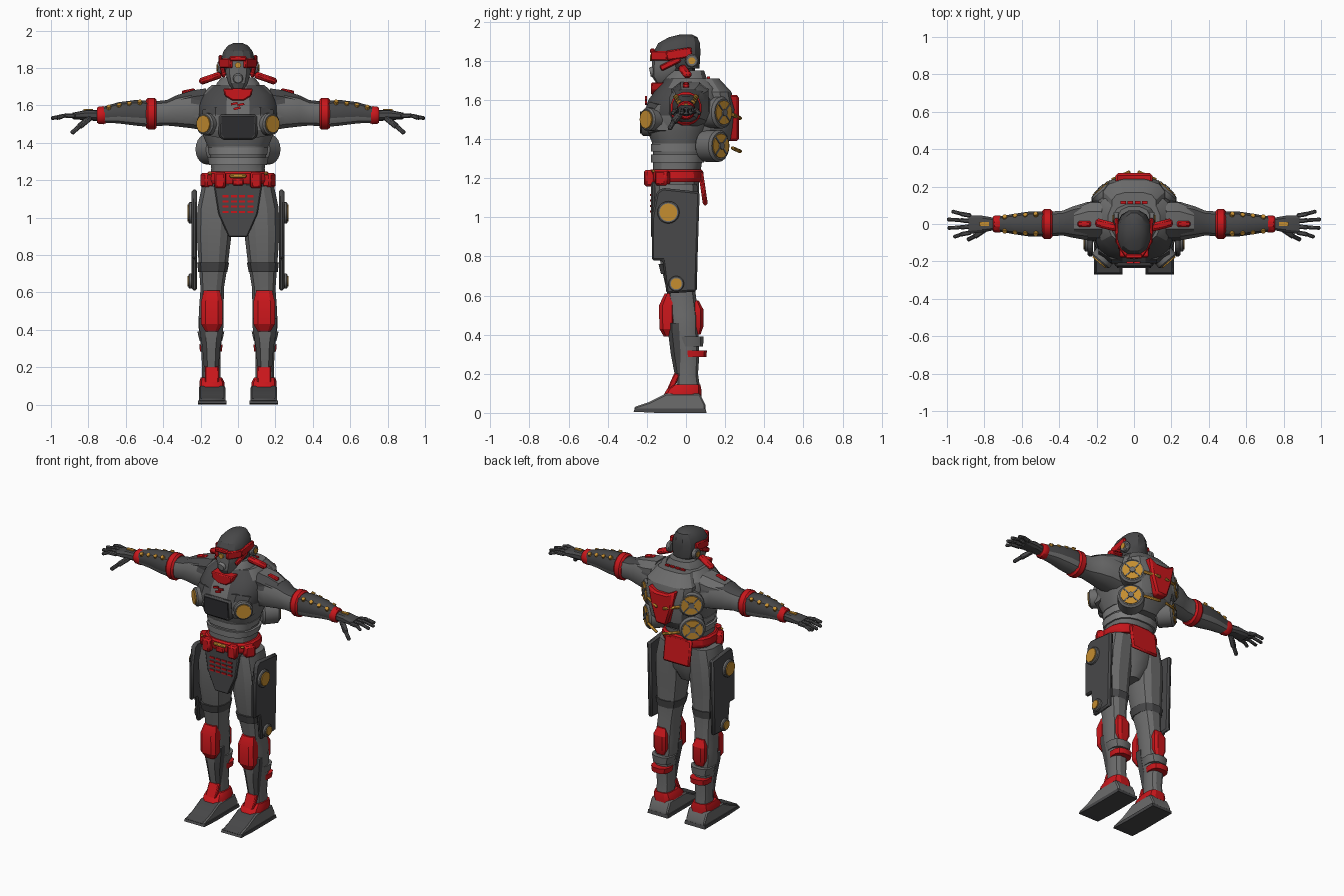
import bpy, bmesh, math
from mathutils import Vector, Matrix

COLORS = {"mid_grey": (0.15, 0.15, 0.15), "dark_grey": (0.065, 0.065, 0.067),
          "light_grey": (0.21, 0.21, 0.21), "red": (0.58, 0.008, 0.011),
          "gold": (0.56, 0.27, 0.03), "black": (0.025, 0.025, 0.028)}
MATS = {}
for key, c in COLORS.items():
    MATS[key] = bpy.data.materials.new(key)
    MATS[key].diffuse_color = (*c, 1)


def finish(name, bm, mat, mirror=False, bevel=0, rule=None, mat2="dark_grey"):
    """Turn a bmesh into an object; rule(centre, normal) picks the second colour."""
    bmesh.ops.recalc_face_normals(bm, faces=bm.faces)
    if rule:
        for f in bm.faces:
            f.material_index = int(rule(f.calc_center_median(), f.normal))
    me = bpy.data.meshes.new(name)
    bm.to_mesh(me)
    bm.free()
    me.materials.append(MATS[mat])
    if rule:
        me.materials.append(MATS[mat2])
    me.shade_smooth()
    me.set_sharp_from_angle(angle=math.radians(28))
    ob = bpy.data.objects.new(name, me)
    bpy.context.collection.objects.link(ob)
    if mirror:
        ob.modifiers.new("mirror", "MIRROR")
    if bevel:
        m = ob.modifiers.new("bevel", "BEVEL")
        m.width, m.segments, m.limit_method = bevel, 1, "ANGLE"
    return ob


def loft(name, axis, secs, mat, n=12, p=2.6, **kw):
    """Skin rings (t, u, v, ru, rv) along axis z (u=x, v=y) or x (u=y, v=z)."""
    bm = bmesh.new()
    rings = []
    for t, u, v, ru, rv in secs:
        ring = []
        for i in range(n):
            a = 2 * math.pi * (i + 0.5) / n
            c, s = math.cos(a), math.sin(a)
            a1 = u + ru * math.copysign(abs(c) ** (2 / p), c)
            a2 = v + rv * math.copysign(abs(s) ** (2 / p), s)
            ring.append(bm.verts.new((a1, a2, t) if axis == "z" else (t, a1, a2)))
        rings.append(ring)
    for r, q in zip(rings, rings[1:]):
        for i in range(n):
            bm.faces.new((r[i], r[(i + 1) % n], q[(i + 1) % n], q[i]))
    bm.faces.new(rings[0])
    bm.faces.new(rings[-1])
    return finish(name, bm, mat, **kw)


def beam(name, a, b, w, h, mat, mirror=True, bevel=0.006):
    """Box from a to b, w wide and h high."""
    a, b = Vector(a), Vector(b)
    rot = (b - a).to_track_quat("X", "Z").to_matrix().to_4x4()
    bm = bmesh.new()
    bmesh.ops.create_cube(bm, size=1, matrix=Matrix.Translation((a + b) / 2) @ rot
                          @ Matrix.Diagonal(((b - a).length, w, h, 1)))
    return finish(name, bm, mat, mirror, bevel)


def disc(name, c, normal, r, depth, mat, mirror=True, bevel=0, r2=None, n=20):
    """Cylinder centred on c with its axis along normal."""
    bm = bmesh.new()
    rot = Vector(normal).to_track_quat("Z", "Y").to_matrix().to_4x4()
    bmesh.ops.create_cone(bm, cap_ends=True, segments=n, radius1=r, radius2=r2 or r, depth=depth,
                          matrix=Matrix.Translation(c) @ rot)
    return finish(name, bm, mat, mirror, bevel)


def prism(name, pts, axis, lo, hi, mat, **kw):
    """Polygon extruded along x (pts are y,z) or y (pts are x,z)."""
    bm = bmesh.new()
    put = (lambda p, d: (d, p[0], p[1])) if axis == "x" else (lambda p, d: (p[0], d, p[1]))
    A = [bm.verts.new(put(p, lo)) for p in pts]
    B = [bm.verts.new(put(p, hi)) for p in pts]
    bm.faces.new(A)
    bm.faces.new(B)
    for i in range(len(pts)):
        j = (i + 1) % len(pts)
        bm.faces.new((A[i], A[j], B[j], B[i]))
    return finish(name, bm, mat, **kw)


# Head: helmet, face mask, red brow band and ear pods
loft("helmet", "z", [(1.76, 0, 0, .075, .07), (1.8, 0, -.02, .09, .095), (1.85, 0, -.045, .092, .122),
     (1.89, 0, -.035, .08, .11), (1.92, 0, -.015, .055, .075), (1.933, 0, 0, .025, .035)], "dark_grey", p=2.3)
loft("face_mask", "z", [(1.69, 0, -.1, .035, .055), (1.72, 0, -.1, .055, .075), (1.78, 0, -.09, .07, .085),
     (1.84, 0, -.09, .06, .085)], "mid_grey", n=10)
beam("brow_side", (.094, .03, 1.845), (.088, -.1, 1.825), .02, .05, "red")
beam("brow_front", (.088, -.09, 1.825), (.035, -.175, 1.825), .025, .05, "red")
beam("brow_center", (-.045, -.172, 1.85), (.045, -.172, 1.85), .025, .025, "red", False)
beam("cheek_guard", (.088, -.03, 1.81), (.075, -.13, 1.76), .02, .03, "red")
disc("ear_pod", (.095, .03, 1.8), (1, 0, 0), .035, .03, "mid_grey", bevel=.006, n=12)
disc("ear_cap", (.111, .03, 1.8), (1, 0, 0), .018, .008, "gold", n=12)
disc("nose_lamp", (0, -.178, 1.815), (0, -1, 0), .016, .012, "gold", False, n=12)
disc("mouth_filter", (0, -.165, 1.745), (0, -1, -.2), .028, .04, "light_grey", False, .006, n=10)
loft("neck", "z", [(1.64, 0, -.02, .085, .085), (1.78, 0, -.02, .06, .065)], "black")
loft("collar", "z", [(1.68, 0, 0, .13, .12), (1.72, 0, 0, .115, .105), (1.75, 0, .01, .09, .085)], "mid_grey")

# Torso
loft("torso", "z", [(1.38, 0, -.04, .165, .135), (1.44, 0, -.04, .19, .16), (1.52, 0, -.025, .215, .195),
     (1.6, 0, 0, .22, .195), (1.66, 0, .015, .2, .165), (1.71, 0, .015, .14, .12)], "mid_grey", n=16,
     rule=lambda c, n: c.z > 1.53 and n.y < -.3 and abs(c.x) > .05)
loft("abdomen", "z", [(1.2, 0, -.05, .155, .125), (1.26, 0, -.045, .145, .125), (1.32, 0, -.04, .15, .13),
     (1.4, 0, -.04, .165, .138)], "mid_grey", n=16)
for i, z in enumerate((1.28, 1.335)):
    loft(f"abdomen_band_{i}", "z", [(z, 0, -.043, .157, .137), (z + .04, 0, -.04, .165, .142)], "light_grey", n=16)
loft("chest_plate", "x", [(.05, -.17, 1.5, .045, .085), (.12, -.165, 1.51, .05, .085), (.19, -.12, 1.51, .05, .07)],
     "mid_grey", n=8, mirror=True, rule=lambda c, n: n.z > .4)
disc("chest_pod", (.16, -.175, 1.5), (.65, -.76, 0), .06, .07, "mid_grey", bevel=.008, n=16)
disc("chest_lamp", (.185, -.204, 1.5), (.65, -.76, 0), .046, .008, "gold")
prism("screen_frame", [(-.1, 1.55), (.1, 1.55), (.105, 1.44), (.085, 1.415), (-.085, 1.415), (-.105, 1.44)],
      "y", -.228, -.16, "dark_grey", bevel=.01)
prism("screen", [(-.085, 1.54), (.085, 1.54), (.09, 1.445), (.075, 1.428), (-.075, 1.428), (-.09, 1.445)],
      "y", -.234, -.227, "black")
prism("throat_plate", [(-.08, 1.69), (.08, 1.69), (.07, 1.65), (.03, 1.625), (-.03, 1.625), (-.07, 1.65)],
      "y", -.178, -.1, "red", bevel=.006)
for i, (x, z) in enumerate(((-.02, 1.605), (.015, 1.6), (-.005, 1.58))):
    beam(f"chest_mark_{i}", (x - .018, -.205, z), (x + .018, -.205, z + .008), .01, .012, "red", False, 0)
beam("shoulder_bar", (.09, -.02, 1.765), (.205, .01, 1.725), .045, .035, "red", bevel=.012)
beam("shoulder_tab", (.23, 0, 1.682), (.3, 0, 1.668), .03, .02, "red")

# Backpack with twin drums per side
loft("backpack", "z", [(1.32, 0, .09, .1, .06), (1.4, 0, .13, .14, .1), (1.55, 0, .14, .17, .115),
     (1.64, 0, .13, .17, .105), (1.71, 0, .1, .12, .07)], "mid_grey", n=12, p=3)
prism("back_plate", [(-.1, 1.63), (-.04, 1.6), (.04, 1.6), (.1, 1.63), (.075, 1.5), (.04, 1.39), (-.04, 1.39),
      (-.075, 1.5)], "y", .2, .272, "red", bevel=.012)
for i, (y, z) in enumerate(((.165, 1.535), (.15, 1.365))):
    N = Vector((.65, .76, 0))
    c = Vector((.15, y, z))
    disc(f"drum_{i}", c - N * .02, N, .082, .11, "mid_grey", bevel=.012)
    disc(f"drum_face_{i}", c + N * .036, N, .062, .008, "gold")
    disc(f"drum_hub_{i}", c + N * .042, N, .018, .012, "mid_grey", n=12)
    for k in range(4):
        a = math.pi / 4 + k * math.pi / 2
        d = Vector((.76, -.65, 0)) * math.cos(a) + Vector((0, 0, math.sin(a)))
        o = c + N * .04
        beam(f"drum_spoke_{i}_{k}", o, o + d * .062, .008, .008, "mid_grey", bevel=0)
    beam(f"drum_pipe_{i}", (.02, .28, z - .03), (.12, .235, z - .01), .018, .018, "gold")
for r in range(3):
    for x in (.02, .058):
        y, z = .115 + r * .022, 1.712 - r * .02
        beam(f"back_mark_{r}_{x}", (x - .015, y, z), (x + .015, y, z), .014, .014, "red", bevel=0)

# Arms
loft("upper_arm", "x", [(.16, .02, 1.56, .11, .1), (.25, .015, 1.575, .105, .1), (.33, .01, 1.57, .085, .085),
     (.38, .005, 1.56, .068, .07), (.45, 0, 1.555, .068, .068)], "mid_grey", mirror=True,
     rule=lambda c, n: n.z > .45)
loft("shoulder_cap", "x", [(.17, .02, 1.62, .1, .075), (.24, .02, 1.61, .1, .075), (.32, .01, 1.6, .075, .06)],
     "mid_grey", n=8, mirror=True, rule=lambda c, n: n.y < -.3)
loft("elbow_ring", "x", [(.435, 0, 1.555, .07, .075), (.447, 0, 1.555, .082, .087), (.48, 0, 1.555, .082, .087),
     (.492, 0, 1.555, .07, .075)], "red", n=16, p=2, mirror=True)
loft("forearm", "x", [(.48, 0, 1.555, .07, .072), (.55, 0, 1.56, .07, .07), (.64, 0, 1.56, .056, .058),
     (.73, 0, 1.548, .04, .042)], "mid_grey", mirror=True, rule=lambda c, n: n.z > -.2)
loft("wrist_ring", "x", [(.705, 0, 1.547, .042, .044), (.72, 0, 1.547, .048, .05), (.745, 0, 1.547, .046, .048),
     (.755, 0, 1.547, .04, .04)], "red", p=2, mirror=True)
for i in range(4):
    for s in (-1, 1):
        x = .525 + i * .055
        disc(f"arm_stud_{i}_{s}", (x, s * (.05 - i * .005), 1.614 - i * .009), (.12, s * .6, .8), .016, .024,
             "gold", n=10, r2=.012)
loft("hand", "x", [(.74, 0, 1.545, .033, .03), (.81, 0, 1.548, .046, .028), (.885, -.003, 1.543, .052, .017)],
     "dark_grey", n=10, mirror=True)
beam("hand_stud", (.775, 0, 1.577), (.825, 0, 1.577), .02, .008, "gold", bevel=0)
for i, (y, tip) in enumerate(((-.045, .965), (-.014, .997), (.016, 1.0), (.044, .975))):
    beam(f"finger_base_{i}", (.87, y, 1.543), (.93, y * 1.25, 1.546), .024, .024, "dark_grey")
    beam(f"finger_tip_{i}", (.925, y * 1.25, 1.546), (tip, y * 1.55, 1.53), .02, .02, "dark_grey")
beam("thumb_base", (.79, -.025, 1.535), (.85, -.065, 1.485), .03, .028, "dark_grey")
beam("thumb_tip", (.845, -.062, 1.49), (.89, -.085, 1.45), .022, .022, "dark_grey")

# Belt, pelvis and hanging cloths
loft("belt", "z", [(1.18, 0, -.05, .165, .135), (1.2, 0, -.05, .175, .142), (1.235, 0, -.05, .172, .14),
     (1.245, 0, -.05, .16, .13)], "red", n=16)
beam("front_pouch", (.065, -.19, 1.2), (.125, -.185, 1.2), .05, .085, "red", bevel=.01)
beam("side_pouch", (.15, -.15, 1.2), (.185, -.09, 1.2), .05, .075, "red", bevel=.01)
beam("buckle", (-.045, -.195, 1.222), (.045, -.195, 1.222), .02, .02, "gold", False)
beam("buckle_plate", (-.03, -.19, 1.19), (.03, -.19, 1.19), .02, .035, "red", False)
beam("belt_clip", (.14, -.175, 1.235), (.16, -.16, 1.235), .015, .015, "gold")
loft("pelvis", "z", [(.92, 0, -.05, .05, .07), (1, 0, -.05, .11, .11), (1.1, 0, -.05, .155, .12),
     (1.2, 0, -.05, .155, .12)], "mid_grey")
prism("front_cloth", [(-.13, 1.18), (.13, 1.18), (.105, 1.02), (.05, .895), (-.05, .895), (-.105, 1.02)],
      "y", -.178, -.13, "dark_grey", bevel=.006)
for r in range(4):
    for x in (.022, .066):
        beam(f"cloth_dash_{r}_{x}", (x - .016, -.18, 1.03 + r * .028), (x + .016, -.18, 1.03 + r * .028),
             .008, .011, "red", bevel=0)
beam("back_cloth", (0, .075, 1.23), (0, .1, 1.06), .2, .025, "red", False, .01)

# Legs
loft("leg", "z", [(.1, .143, .012, .05, .065), (.2, .143, .008, .05, .055), (.3, .145, .01, .054, .06),
     (.42, .145, -.005, .068, .07), (.5, .143, -.01, .068, .075), (.62, .138, -.025, .064, .075),
     (.75, .132, -.04, .08, .09), (.9, .128, -.05, .095, .105), (1.05, .12, -.05, .1, .115),
     (1.17, .1, -.05, .095, .11)], "mid_grey", mirror=True)
loft("shin_guard", "z", [(.2, .143, -.03, .042, .03), (.3, .143, -.04, .05, .04), (.42, .143, -.05, .07, .045),
     (.46, .143, -.05, .07, .045)], "mid_grey", n=8, mirror=True, rule=lambda c, n: abs(n.x) > .5)
loft("thigh_band", "z", [(.71, .135, -.04, .08, .09), (.76, .133, -.043, .088, .1)], "dark_grey", mirror=True)
prism("hip_plate", [(-.15, 1.13), (-.12, 1.15), (.07, 1.13), (.06, .82), (.055, .62), (-.1, .61), (-.12, .78),
      (-.175, .78), (-.175, 1.0)], "x", .218, .248, "dark_grey", mirror=True, bevel=.01)
for nm, y, z, r in (("hip", -.09, 1.025, .045), ("thigh", -.05, .66, .028)):
    disc(f"{nm}_lamp_rim", (.25, y, z), (1, 0, 0), r + .012, .03, "mid_grey", bevel=.005)
    disc(f"{nm}_lamp", (.267, y, z), (1, 0, 0), r, .008, "gold")
loft("knee_guard", "z", [(.39, .14, -.085, .035, .03), (.43, .14, -.095, .06, .043), (.55, .14, -.095, .06, .045),
     (.61, .14, -.08, .045, .03)], "red", n=8, p=3.2, mirror=True)
loft("calf_guard", "z", [(.4, .145, .055, .03, .02), (.44, .145, .055, .048, .035), (.53, .145, .055, .048, .035),
     (.575, .145, .045, .03, .02)], "red", n=8, p=3.2, mirror=True)
loft("calf_strap", "z", [(.285, .145, .045, .06, .06), (.32, .145, .045, .064, .064)], "red", mirror=True)
loft("lower_cuff", "z", [(.34, .145, .025, .062, .064), (.39, .145, .02, .074, .072)], "mid_grey", mirror=True)

# Feet
loft("ankle_band", "z", [(.085, .138, -.02, .07, .1), (.12, .14, -.01, .068, .09), (.145, .143, .005, .058, .07)],
     "red", p=3.5, mirror=True)
beam("ankle_tab", (.14, -.085, .11), (.14, -.045, .2), .075, .03, "red")
prism("foot", [(-.265, .015), (-.265, .03), (-.19, .055), (-.1, .1), (.07, .1), (.1, .04), (.1, .015)],
      "x", .068, .208, "mid_grey", mirror=True, bevel=.012, rule=lambda c, n: c.y < -.11 and abs(n.x) < .5)
prism("sole", [(-.27, .006), (-.26, .022), (.1, .022), (.105, 0), (-.15, 0)], "x", .062, .213, "dark_grey",
      mirror=True)
